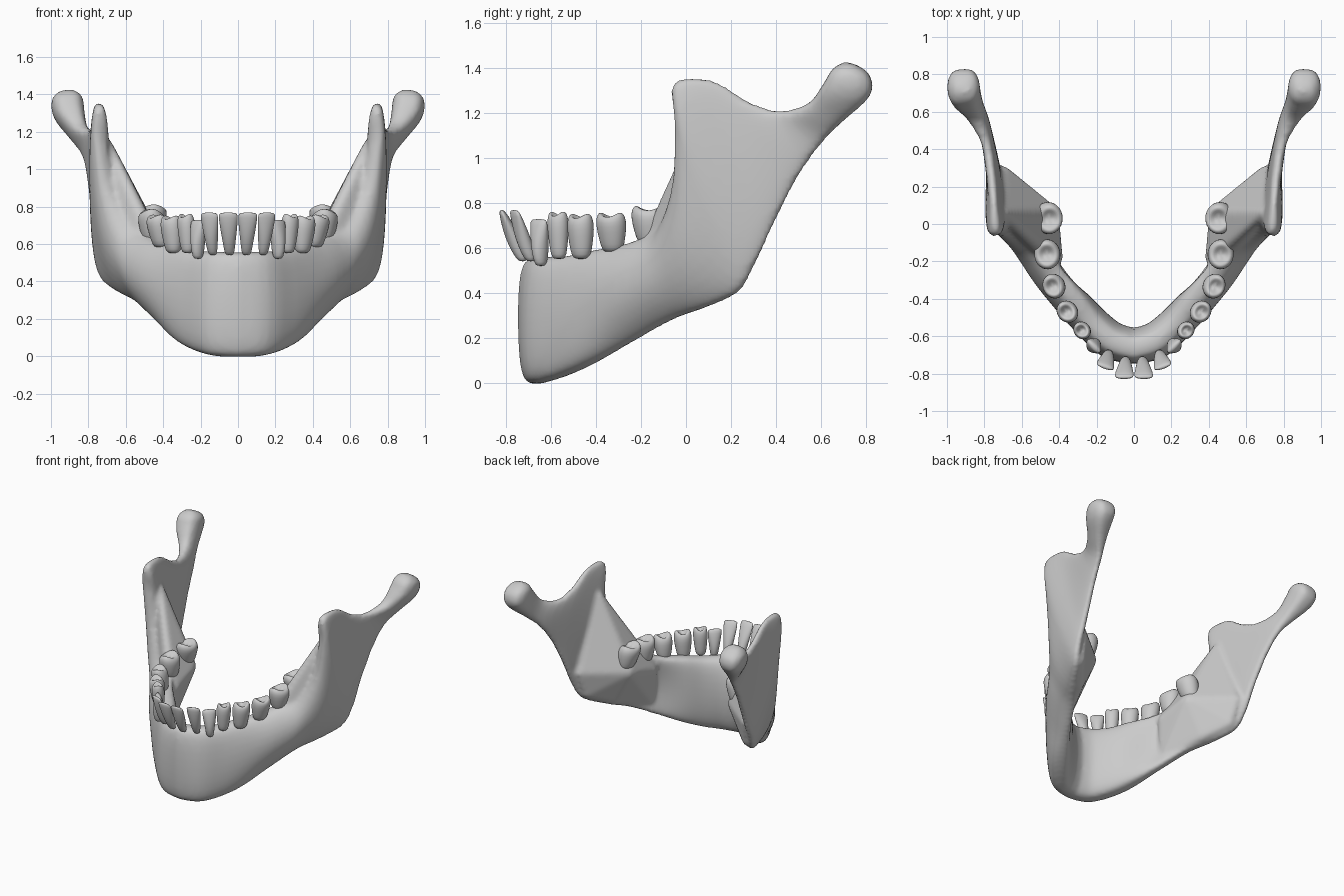
import bpy, bmesh, math
from mathutils import Vector, Matrix

if "Cube" in bpy.data.objects:
    bpy.data.objects.remove(bpy.data.objects["Cube"])

bone = bpy.data.materials.new("bone grey")
bone.use_nodes = True
grey = (0.6, 0.6, 0.6, 1)
bone.diffuse_color = grey
bone.node_tree.nodes["Principled BSDF"].inputs["Base Color"].default_value = grey


def make_object(name, bm):
    bmesh.ops.recalc_face_normals(bm, faces=bm.faces[:])
    mesh = bpy.data.meshes.new(name)
    bm.to_mesh(mesh)
    bm.free()
    obj = bpy.data.objects.new(name, mesh)
    bpy.context.collection.objects.link(obj)
    mesh.materials.append(bone)
    mesh.polygons.foreach_set("use_smooth", [True] * len(mesh.polygons))
    mirror = obj.modifiers.new("mirror", "MIRROR")
    mirror.merge_threshold = 0.002
    return obj


def bridge(bm, rings):
    """Join consecutive closed rings of vertices with quads."""
    for a, b in zip(rings, rings[1:]):
        for i in range(len(a)):
            j = (i + 1) % len(a)
            bm.faces.new((a[i], a[j], b[j], b[i]))


def catmull(rows, steps):
    """Smoothly interpolate rows of numbers."""
    rows = [Vector(r) for r in rows]
    out = []
    for i in range(len(rows) - 1):
        p0, p1, p2 = rows[max(i - 1, 0)], rows[i], rows[i + 1]
        p3 = rows[min(i + 2, len(rows) - 1)]
        for k in range(steps):
            t = k / steps
            out.append(p1 + (p2 - p0) * (t / 2)
                       + (p0 * 2 - p1 * 5 + p2 * 4 - p3) * (t * t / 2)
                       + (p1 * 3 - p0 - p2 * 3 + p3) * (t ** 3 / 2))
    return out + [rows[-1]]


# Shelf behind the molars and the ridge rising onto the ramus, as one hull of balls
bm = bmesh.new()
for x, y, z, radius in [(.46, .05, .61, .06), (.43, -.18, .55, .05), (.58, .12, .6, .06),
                        (.6, .0, .64, .07), (.7, .06, 1.13, .03), (.7, .27, .62, .04),
                        (.46, -.2, .3, .05), (.57, .06, .38, .05), (.68, .22, .45, .04)]:
    for row in range(1, 7):
        for column in range(12):
            direction = Vector((math.sin(math.pi * row / 7), 0, math.cos(math.pi * row / 7)))
            direction.rotate(Matrix.Rotation(math.tau * column / 12, 3, "Z"))
            bm.verts.new(Vector((x, y, z)) + direction * radius)
bmesh.ops.convex_hull(bm, input=bm.verts[:])
for vert in [v for v in bm.verts if not v.link_faces]:
    bm.verts.remove(vert)

# Jaw half: lower edge xyz, upper edge xyz, outward bow, half thickness low / high
stations = [
    (0, -.67, -.005, 0, -.665, .555, -.015, .09, .1),
    (.12, -.64, .0, .12, -.625, .56, -.01, .1, .1),
    (.22, -.54, .03, .225, -.525, .565, .0, .1, .09),
    (.31, -.415, .085, .31, -.41, .59, .02, .095, .09),
    (.4, -.25, .175, .42, -.26, .62, .06, .065, .085),
    (.51, -.06, .28, .53, -.1, .7, .07, .06, .08),
    (.61, .09, .335, .67, -.05, .88, .04, .06, .06),
    (.71, .23, .4, .73, -.045, 1.15, .01, .05, .06),
    (.745, .3, .51, .74, -.055, 1.335, 0, .045, .06),
    (.755, .375, .67, .75, .12, 1.345, 0, .04, .035),
    (.78, .49, .9, .765, .27, 1.255, 0, .035, .03),
    (.81, .6, 1.06, .79, .41, 1.21, 0, .035, .03),
    (.86, .7, 1.165, .85, .54, 1.24, 0, .055, .05),
    (.91, .82, 1.28, .9, .61, 1.33, 0, .085, .085),
    (.915, .815, 1.37, .91, .65, 1.395, 0, .08, .08),
    (.915, .745, 1.42, .915, .7, 1.425, 0, .035, .035),
]
rows = catmull(stations, 4)
mids = [(Vector(r[:3]) + Vector(r[3:6])) / 2 for r in rows]
rings, sides = [], 28
for i, r in enumerate(rows):
    low, high = Vector(r[:3]), Vector(r[3:6])
    along = mids[min(i + 1, len(rows) - 1)] - mids[max(i - 1, 0)]
    if i == 0:
        along = Vector((1, 0, 0))
    out = along.cross(high - low).normalized()
    ring = []
    for k in range(sides):
        a = math.tau * k / sides
        s = 0.5 - 0.5 * math.cos(a)
        half = r[7] + (r[8] - r[7]) * s
        side = math.copysign(abs(math.sin(a)) ** 0.6, math.sin(a)) * half
        ring.append(bm.verts.new(low.lerp(high, s) + out * (side + r[6] * 4 * s * (1 - s))))
    rings.append(ring)
bridge(bm, rings)
bm.faces.new(rings[-1])

jaw = make_object("jaw_bone", bm)
remesh = jaw.modifiers.new("blend", "REMESH")
remesh.mode = "VOXEL"
remesh.voxel_size = 0.016
remesh.use_smooth_shade = True
soften = jaw.modifiers.new("soften", "SMOOTH")
soften.factor = 0.5
soften.iterations = 5


def tooth(name, root, crown, width, depth, yaw, molar):
    """Tapered tooth from root to crown; width runs along the tooth row."""
    root, crown = Vector(root), Vector(crown)
    if molar:   # height, width scale, depth scale; ends in a hollow chewing face
        shape = [(0, .45, .45), (.08, .7, .7), (.35, .85, .85), (.7, 1, 1),
                 (.9, .95, .92), (1, .75, .7), (.97, .55, .5), (.86, .3, .2)]
    else:       # ends in a thin biting edge
        shape = [(0, .3, .4), (.05, .5, .7), (.3, .65, 1), (.6, .85, .9),
                 (.9, 1, .55), (1, .9, .25)]
    turn = Matrix.Rotation(math.radians(yaw), 3, "Z")
    bm = bmesh.new()
    rings = []
    for h, w, d in shape:
        ring = []
        for k in range(14):
            a = math.tau * k / 14
            p = Vector((math.cos(a) * w * width, math.sin(a) * d * depth, 0))
            cusp = 0.012 * math.cos(2 * a) * h ** 4 if molar else 0
            ring.append(bm.verts.new(root.lerp(crown, h) + turn @ p + Vector((0, 0, cusp))))
        rings.append(ring)
    bridge(bm, rings)
    bm.faces.new(rings[0])
    bm.faces.new(rings[-1])
    obj = make_object(name, bm)
    soft = obj.modifiers.new("round", "SUBSURF")
    soft.levels = soft.render_levels = 1


# Tooth row from the middle to the back
tooth("central_incisor", (.045, -.725, .54), (.053, -.82, .77), .054, .036, 0, False)
tooth("side_incisor", (.135, -.69, .54), (.155, -.765, .77), .052, .036, 20, False)
tooth("canine", (.215, -.645, .52), (.215, -.655, .73), .052, .044, 45, False)
tooth("front_premolar", (.27, -.565, .55), (.28, -.57, .755), .053, .047, 48, True)
tooth("rear_premolar", (.345, -.465, .55), (.36, -.47, .745), .066, .058, 50, True)
tooth("first_molar", (.41, -.325, .58), (.435, -.335, .75), .072, .062, 65, True)
tooth("second_molar", (.46, -.155, .61), (.465, -.165, .78), .085, .075, 85, True)
tooth("third_molar", (.475, .05, .63), (.45, .025, .805), .09, .08, 90, True)
